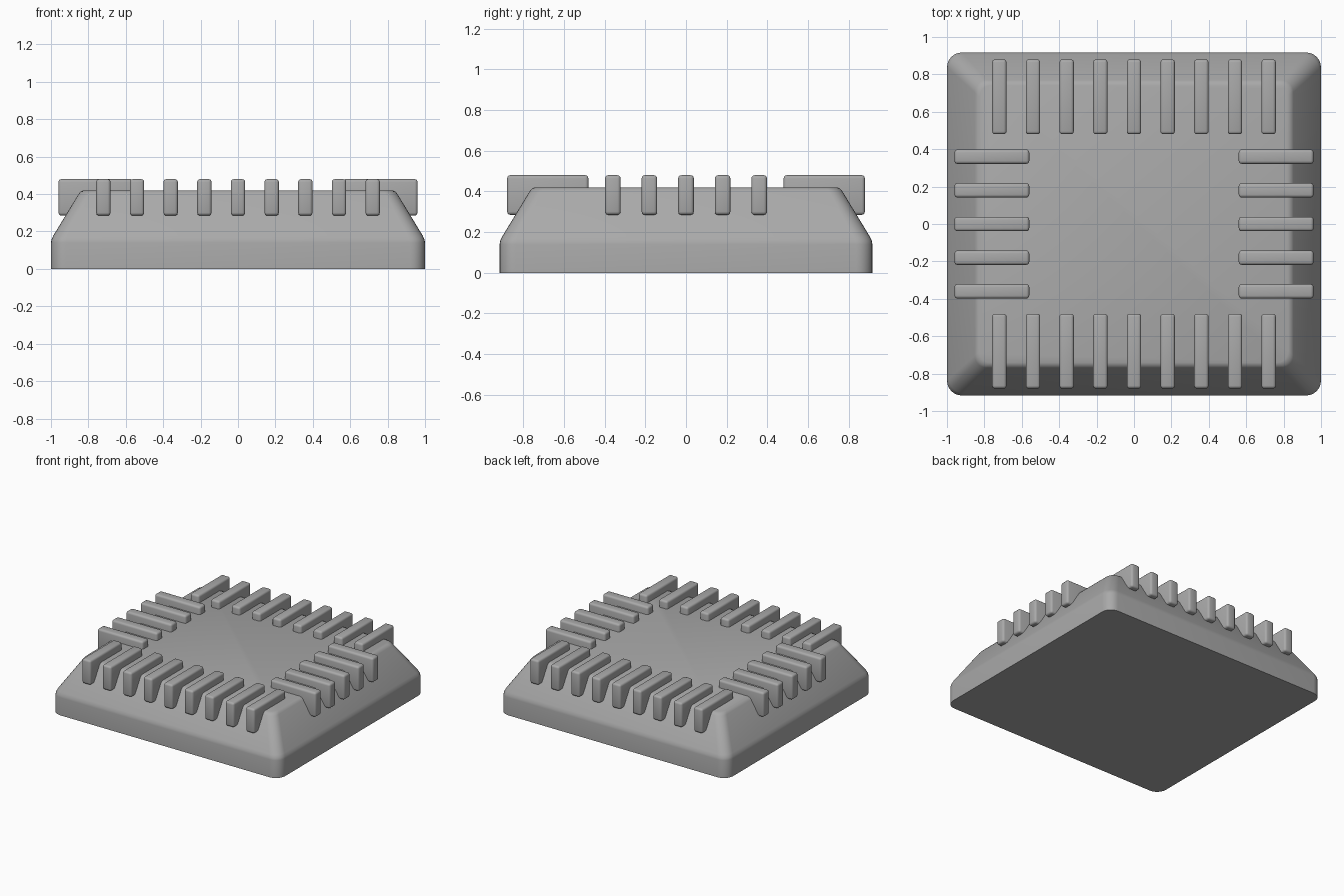
import bpy, bmesh, math

cube = bpy.data.objects.get("Cube")
if cube:
    bpy.data.objects.remove(cube, do_unlink=True)

grey = bpy.data.materials.new("plain grey")
grey.use_nodes = True
colour = (0.4, 0.4, 0.4, 1)
grey.diffuse_color = colour
grey.node_tree.nodes["Principled BSDF"].inputs["Base Color"].default_value = colour


def finish(name, bm, angle):
    bmesh.ops.recalc_face_normals(bm, faces=bm.faces)
    mesh = bpy.data.meshes.new(name)
    bm.to_mesh(mesh)
    bm.free()
    mesh.materials.append(grey)
    obj = bpy.data.objects.new(name, mesh)
    bpy.context.collection.objects.link(obj)
    bpy.ops.object.select_all(action="DESELECT")
    obj.select_set(True)
    bpy.context.view_layer.objects.active = obj
    bpy.ops.object.shade_smooth_by_angle(angle=math.radians(angle))
    return obj


def rounded_ring(bm, hx, hy, r, z, steps=6):
    """Loop of vertices around a rectangle with rounded corners."""
    ring = []
    for corner, (sx, sy) in enumerate([(1, 1), (-1, 1), (-1, -1), (1, -1)]):
        for i in range(steps + 1):
            a = math.pi / 2 * (corner + i / steps)
            ring.append(bm.verts.new((sx * (hx - r) + r * math.cos(a),
                                      sy * (hy - r) + r * math.sin(a), z)))
    return ring


# Body: rounded rectangle with straight sides, sloped shoulders and flat top
profile = [(0, 0), (0, 0.14), (0.003, 0.157), (0.012, 0.177),
           (0.148, 0.401), (0.158, 0.413), (0.175, 0.42)]
bm = bmesh.new()
rings = [rounded_ring(bm, 1 - d, 0.917 - d, 0.08 - d * 0.1, z) for d, z in profile]
for low, high in zip(rings, rings[1:]):
    for i in range(len(low)):
        j = (i + 1) % len(low)
        bm.faces.new((low[i], low[j], high[j], high[i]))
bm.faces.new(rings[0])
bm.faces.new(rings[-1])
finish("body", bm, 40)


# Fins: softened bars lying across the shoulders
def fin(name, x, y, sx, sy):
    bm = bmesh.new()
    bmesh.ops.create_cube(bm, size=1)
    bmesh.ops.scale(bm, vec=(sx, sy, 0.195), verts=bm.verts)
    bmesh.ops.bevel(bm, geom=bm.edges[:], offset=0.016, segments=3,
                    profile=0.5, affect="EDGES")
    obj = finish(name, bm, 40)
    obj.location = (x, y, 0.3825)


LENGTH, WIDTH, STEP = 0.4, 0.077, 0.18
for side, sign in (("front", -1), ("back", 1)):
    for i in range(9):
        fin(f"{side}_fin_{i + 1}", (i - 4) * STEP, sign * 0.68, WIDTH, LENGTH)
for side, sign in (("right", -1), ("left", 1)):
    for i in range(5):
        fin(f"{side}_fin_{i + 1}", sign * 0.76, (i - 2) * STEP, LENGTH, WIDTH)
